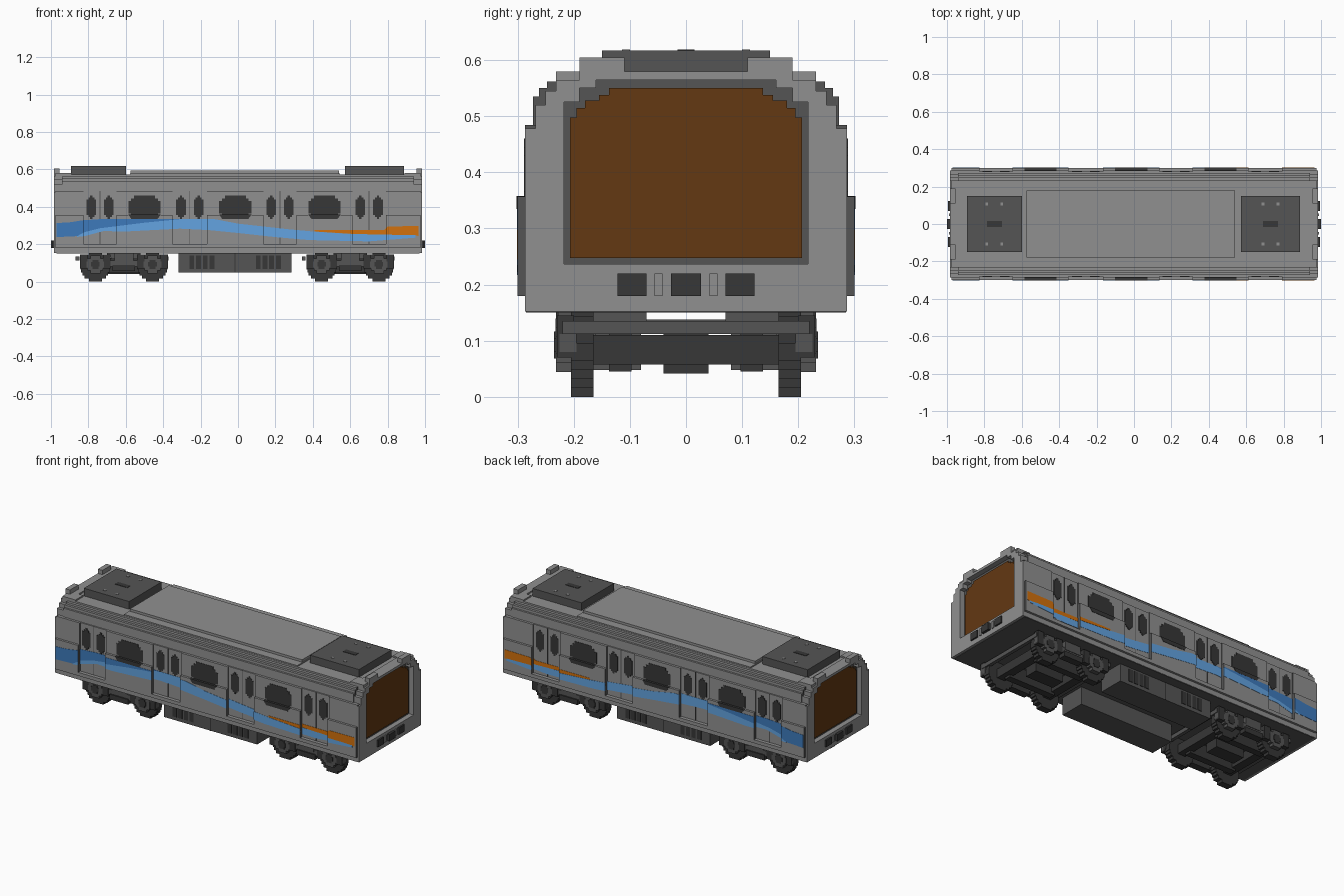
import bpy, bmesh, math

cube = bpy.data.objects.get("Cube")
if cube:
    bpy.data.objects.remove(cube, do_unlink=True)


def material(name, r, g, b):
    m = bpy.data.materials.new(name)
    m.use_nodes = True
    m.diffuse_color = (r, g, b, 1)
    m.node_tree.nodes["Principled BSDF"].inputs["Base Color"].default_value = (r, g, b, 1)
    return m


GRAY = material("light_gray", 0.28, 0.28, 0.28)
DARK = material("dark_gray", 0.09, 0.09, 0.09)
BLACK = material("charcoal", 0.038, 0.038, 0.038)
BROWN = material("brown", 0.125, 0.04, 0.006)
ORANGE = material("orange", 0.65, 0.165, 0.004)
LIGHT_BLUE = material("light_blue", 0.125, 0.37, 0.75)
DEEP_BLUE = material("deep_blue", 0.048, 0.195, 0.5)


def prism(name, pts, axis, a, b, mat, end_mat=None):
    """Extrude a flat outline from a to b: (y, z) points along x or (x, z) points along y."""
    put = (lambda p, t: (t, p[0], p[1])) if axis == "x" else (lambda p, t: (p[0], t, p[1]))
    bm = bmesh.new()
    lo = [bm.verts.new(put(p, a)) for p in pts]
    hi = [bm.verts.new(put(p, b)) for p in pts]
    bm.faces.new(lo)
    bm.faces.new(hi)
    n = len(pts)
    for i in range(n):
        bm.faces.new((lo[i], lo[(i + 1) % n], hi[(i + 1) % n], hi[i]))
    bmesh.ops.recalc_face_normals(bm, faces=bm.faces)
    me = bpy.data.meshes.new(name)
    me.materials.append(mat)
    if end_mat:
        me.materials.append(end_mat)
        for f in bm.faces:
            f.material_index = int(abs(f.normal.x) > 0.9)
    bm.to_mesh(me)
    bm.free()
    ob = bpy.data.objects.new(name, me)
    bpy.context.collection.objects.link(ob)
    return ob


def box(name, x0, x1, y0, y1, z0, z1, mat):
    return prism(name, [(x0, z0), (x1, z0), (x1, z1), (x0, z1)], "y", y0, y1, mat)


def both(half):
    """Complete a right-half outline with its mirror image."""
    return half + [(-y, z) for y, z in reversed(half)]


def stepped_disc(cx, cz, r, rows=10):
    """Blocky circle outline."""
    half = []
    h = 2 * r / rows
    for i in range(rows):
        z = -r + i * h
        w = math.sqrt(max(r * r - (z + h / 2) ** 2, 0))
        half += [(w, z), (w, z + h)]
    return [(cx + x, cz + z) for x, z in both(half)]


def stepped_window(cx, w, z0, z1, c):
    """Rectangle outline with two small steps at each corner."""
    half = [(w - c, z0), (w - c, z0 + c / 2), (w - c / 2, z0 + c / 2), (w - c / 2, z0 + c),
            (w, z0 + c), (w, z1 - c), (w - c / 2, z1 - c), (w - c / 2, z1 - c / 2),
            (w - c, z1 - c / 2), (w - c, z1)]
    return [(cx + x, z) for x, z in both(half)]


# Body shell with stepped roof shoulders
shell = [(0.273, 0.152), (0.273, 0.535), (0.262, 0.535), (0.262, 0.55), (0.248, 0.55),
         (0.248, 0.562), (0.232, 0.562), (0.232, 0.572)]
prism("body_shell", both(shell), "x", -0.94, 0.94, GRAY, DARK)
box("floor_pan", -0.97, 0.97, -0.285, 0.285, 0.15, 0.158, DARK)

# Roof panels, air conditioners and end blocks
box("roof_panel", -0.578, 0.545, -0.23, 0.23, 0.57, 0.579, GRAY)
box("roof_raised_panel", -0.574, 0.541, -0.18, 0.18, 0.575, 0.593, GRAY)
for x0, x1 in ((-0.893, -0.6), (0.572, 0.888)):
    box("air_conditioner", x0, x1, -0.15, 0.15, 0.57, 0.617, DARK)
    mid = (x0 + x1) / 2
    prism("roof_fan_slot", [(mid - 0.04, 0.616), (mid + 0.04, 0.616), (mid + 0.04, 0.619),
                            (mid - 0.04, 0.619)], "y", -0.015, 0.015, BLACK)
    for sx in (-1, 1):
        for sy in (-1, 1):
            cx, cy = mid + sx * 0.04, sy * 0.107
            box("roof_bolt", cx - 0.007, cx + 0.007, cy - 0.007, cy + 0.007, 0.616, 0.619, GRAY)

# Car ends
arch = [(0.217, 0.237), (0.287, 0.237), (0.287, 0.478), (0.268, 0.478), (0.268, 0.52),
        (0.25, 0.52), (0.25, 0.545), (0.232, 0.545), (0.232, 0.565), (0.19, 0.565), (0.19, 0.58)]
arch_in = [(0.16, 0.565), (0.16, 0.55), (0.19, 0.55), (0.19, 0.525), (0.217, 0.525)]
end_ring = arch + [(-y, z) for y, z in reversed(arch)] + \
    [(-y, z) for y, z in reversed(arch_in)] + arch_in
frame_out = [(0.218, 0.236), (0.218, 0.526), (0.192, 0.526), (0.192, 0.551), (0.162, 0.551), (0.162, 0.566)]
panel = [(0.207, 0.247), (0.207, 0.498), (0.195, 0.498), (0.195, 0.515), (0.18, 0.515),
         (0.18, 0.528), (0.155, 0.528), (0.155, 0.538), (0.137, 0.538), (0.137, 0.55)]
for s in (-1, 1):
    prism("end_ring", end_ring, "x", s * 0.92, s * 0.985, GRAY)
    prism("end_sill", both([(0.287, 0.152), (0.287, 0.237)]), "x", s * 0.92, s * 0.985, GRAY)
    prism("gangway_frame", both(frame_out), "x", s * 0.93, s * 0.955, DARK)
    prism("gangway_panel", both(panel), "x", s * 0.93, s * 0.96, BROWN)
    for t in (-1, 1):
        prism("roof_end_block", [(t * 0.11, 0.565), (t * 0.19, 0.565), (t * 0.19, 0.605),
                                 (t * 0.11, 0.605)], "x", s * 0.955, s * 0.985, GRAY)
        prism("roof_corner_block", [(t * 0.16, 0.565), (t * 0.232, 0.565), (t * 0.232, 0.58),
                                    (t * 0.16, 0.58)], "x", s * 0.89, s * 0.975, GRAY)
        prism("buffer", [(t * 0.07, 0.18), (t * 0.122, 0.18), (t * 0.122, 0.22),
                         (t * 0.07, 0.22)], "x", s * 0.97, s * 0.994, BLACK)
        prism("coupler_bracket", [(t * 0.042, 0.18), (t * 0.056, 0.18), (t * 0.056, 0.22),
                                  (t * 0.042, 0.22)], "x", s * 0.97, s * 0.99, GRAY)
    prism("coupler", both([(0.027, 0.18), (0.027, 0.22)]), "x", s * 0.97, s * 1.0, BLACK)

# Side bays: wall and door alternate along the length
edges = [-0.975, -0.825, -0.65, -0.35, -0.165, 0.136, 0.313, 0.612, 0.79, 0.975]
bays = [(edges[i], edges[i + 1], i % 2 == 1) for i in range(len(edges) - 1)]
DOOR_Y, WALL_Y, BELT_Y = 0.28, 0.287, 0.3
wall = [(0.26, 0.152), (WALL_Y, 0.152), (WALL_Y, 0.18), (BELT_Y, 0.18), (BELT_Y, 0.357),
        (WALL_Y, 0.357), (WALL_Y, 0.484), (0.26, 0.484)]
for s in (-1, 1):
    for i, (a, b, door) in enumerate(bays):
        if door:
            box("door", a, b, s * 0.26, s * DOOR_Y, 0.2, 0.484, GRAY)
            box("door_step", a, b, s * 0.26, s * BELT_Y, 0.18, 0.2, GRAY)
            box("door_sill", a, b, s * 0.26, s * WALL_Y, 0.152, 0.18, GRAY)
            box("door_seam", (a + b) / 2 - 0.002, (a + b) / 2 + 0.002, s * 0.27, s * (DOOR_Y + 0.001),
                0.2, 0.484, DARK)
            for t in (-0.047, 0.047):
                prism("door_window", stepped_window((a + b) / 2 + t, 0.026, 0.335, 0.46, 0.02),
                      "y", s * 0.27, s * (DOOR_Y + 0.003), BLACK)
        else:
            prism("side_wall", [(s * y, z) for y, z in wall], "x", a, b, GRAY, DARK)
            if 0 < i < len(bays) - 1:
                c = (a + b) / 2 + (0.01 if a > 0 else 0)
                c -= 0.01 if a > 0.2 else 0
                prism("side_window", stepped_window(c, 0.086, 0.335, 0.46, 0.03),
                      "y", s * 0.27, s * (WALL_Y + 0.002), BLACK)
                prism("side_window_lower", [(c - 0.07, 0.335), (c + 0.07, 0.335), (c + 0.086, 0.358),
                                            (c - 0.086, 0.358)], "y", s * 0.28, s * (BELT_Y + 0.002), BLACK)


# Wavy side stripes, laid on each bay at its own depth
def level(curve, x):
    for (x0, z0), (x1, z1) in zip(curve, curve[1:]):
        if x <= x1:
            return z0 + (z1 - z0) * max(x - x0, 0) / (x1 - x0)
    return curve[-1][1]


top = [(-0.97, 0.313), (-0.9, 0.317), (-0.83, 0.328), (-0.72, 0.335), (-0.3, 0.336)]
middle = [(-0.97, 0.238), (-0.86, 0.243), (-0.82, 0.265), (-0.74, 0.285), (-0.5, 0.315), (-0.3, 0.335)]
light_top = middle[1:] + [(-0.13, 0.335), (0.0, 0.31), (0.27, 0.28), (0.41, 0.267), (0.6, 0.255), (0.95, 0.248)]
bottom = [(-0.86, 0.239), (-0.82, 0.243), (-0.72, 0.27), (-0.6, 0.268), (-0.31, 0.283), (-0.15, 0.275),
          (0.0, 0.26), (0.2, 0.238), (0.38, 0.222), (0.7, 0.215), (0.95, 0.235)]
orange_top = [(0.41, 0.277), (0.78, 0.275), (0.8, 0.295), (0.965, 0.297)]
orange_low = [(0.41, 0.268), (0.6, 0.256), (0.965, 0.245)]
bands = [("deep_blue_stripe", top, middle, DEEP_BLUE),
         ("light_blue_stripe", light_top, bottom, LIGHT_BLUE),
         ("orange_stripe", orange_top, orange_low, ORANGE)]
for name, up, low, mat in bands:
    for a, b, door in bays:
        a, b = max(a, up[0][0]), min(b, up[-1][0])
        if b - a < 0.005:
            continue
        xs = sorted({a, b} | {x for x, _ in up + low if a < x < b})
        outline = [(x, level(low, x)) for x in xs] + [(x, level(up, x)) for x in reversed(xs)]
        y = DOOR_Y if door else BELT_Y
        for s in (-1, 1):
            prism(name, outline, "y", s * (y - 0.002), s * (y + 0.0015), mat)

# Equipment boxes under the floor
for s in (-1, 1):
    box("equipment_box", -0.318, 0.285, s * 0.08, s * 0.23, 0.048, 0.152, DARK)
    for x0 in (-0.26, 0.095):
        for k in range(4):
            x = x0 + k * 0.036
            box("equipment_vent", x, x + 0.026, s * 0.22, s * 0.233, 0.068, 0.14, BLACK)
    box("equipment_joint", -0.02, -0.014, s * 0.22, s * 0.232, 0.048, 0.15, BLACK)

# Bogies
for cx in (-0.61, 0.6):
    box("bolster", cx - 0.07, cx + 0.07, -0.205, 0.205, 0.122, 0.138, DARK)
    box("traction_motor", cx - 0.09, cx + 0.09, -0.04, 0.04, 0.042, 0.125, BLACK)
    for s in (-1, 1):
        box("bolster_mount", cx - 0.09, cx + 0.09, s * 0.07, s * 0.2, 0.13, 0.155, DARK)
        box("gear_case", cx - 0.15, cx + 0.15, s * 0.097, s * 0.137, 0.045, 0.125, BLACK)
        box("side_frame", cx - 0.235, cx + 0.235, s * 0.195, s * 0.225, 0.08, 0.112, DARK)
        box("air_spring", cx - 0.05, cx + 0.05, s * 0.16, s * 0.228, 0.1, 0.155, DARK)
        box("spring_plank", cx - 0.06, cx + 0.06, s * 0.19, s * 0.232, 0.058, 0.088, BLACK)
        for t in (-1, 1):
            wx = cx + t * 0.153
            prism("wheel", stepped_disc(wx, 0.08, 0.08), "y", s * 0.165, s * 0.205, BLACK)
            prism("axle_box", stepped_disc(wx, 0.092, 0.048, 6), "y", s * 0.2, s * 0.232, DARK)
            prism("axle_cap", stepped_disc(wx, 0.092, 0.024, 4), "y", s * 0.22, s * 0.235, BLACK)
            for u in (-1, 1):
                px = wx + u * 0.062
                box("suspension_spring", px - 0.02, px + 0.02, s * 0.2, s * 0.23, 0.07, 0.145, BLACK)
    for t in (-1, 1):
        wx = cx + t * 0.153
        box("axle", wx - 0.025, wx + 0.025, -0.17, 0.17, 0.058, 0.11, BLACK)
        box("cross_beam", wx - 0.02 + t * 0.085, wx + t * 0.085, -0.22, 0.22, 0.112, 0.135, DARK)
